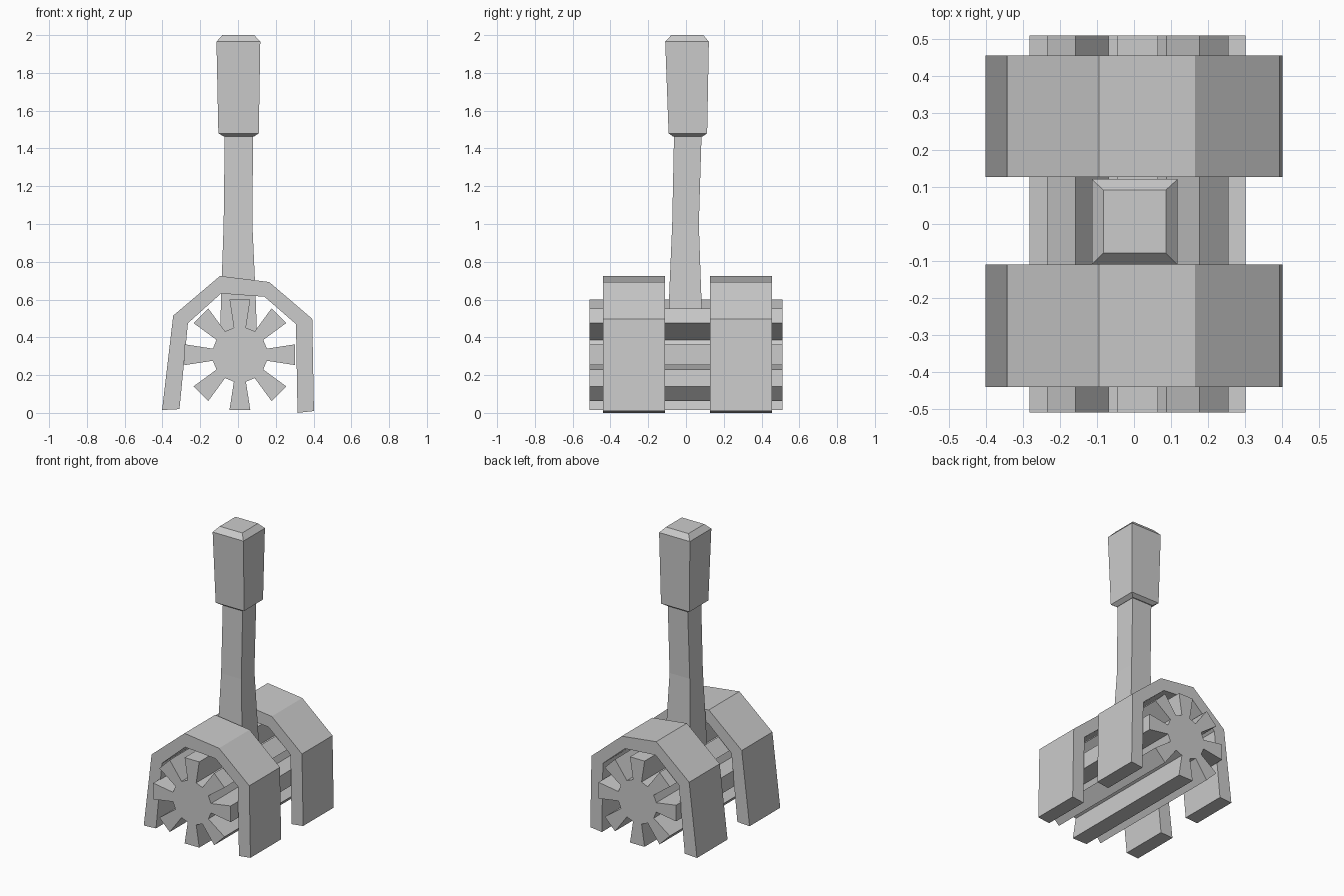
import bpy, math

if "Cube" in bpy.data.objects:
    bpy.data.objects.remove(bpy.data.objects["Cube"])


def make_mesh(name, verts, faces):
    me = bpy.data.meshes.new(name)
    me.from_pydata(verts, [], faces)
    me.update()
    ob = bpy.data.objects.new(name, me)
    bpy.context.collection.objects.link(ob)
    return ob


def loft(name, rings):
    """Join equal-length closed rings and cap both ends."""
    n = len(rings[0])
    faces = [(k * n + i, k * n + (i + 1) % n, (k + 1) * n + (i + 1) % n, (k + 1) * n + i)
             for k in range(len(rings) - 1) for i in range(n)]
    faces += [tuple(reversed(range(n))), tuple(range((len(rings) - 1) * n, len(rings) * n))]
    return make_mesh(name, [v for r in rings for v in r], faces)


def extrude_y(name, profile, y0, y1):
    """Extrude a clockwise (seen from the front) x-z profile along y."""
    return loft(name, [[(x, y, z) for x, z in profile] for y in (y1, y0)][::-1])


# Long eight-toothed roller with flared teeth
cx, cz = 0.01, 0.308
gear = []
for i in range(8):
    a = -i * math.pi / 4
    c, s = math.cos(a), math.sin(a)
    for r, t in ((0.143, 0.032), (0.292, 0.055), (0.292, -0.055), (0.143, -0.032)):
        gear.append((cx + r * c - t * s, cz + r * s + t * c))
extrude_y("toothed_roller", gear, -0.51, 0.51)

# Two faceted arches straddling the roller
outer = [(-0.402, 0.015), (-0.343, 0.515), (-0.095, 0.725),
         (0.165, 0.693), (0.393, 0.498), (0.402, 0.01)]
inner = [(-0.31, 0.02), (-0.265, 0.475), (-0.09, 0.632),
         (0.14, 0.615), (0.307, 0.47), (0.315, 0.0)]
for name, y0, y1 in (("front_arch", -0.44, -0.11), ("back_arch", 0.127, 0.456)):
    sections = [[(o[0], y0, o[1]), (o[0], y1, o[1]), (p[0], y1, p[1]), (p[0], y0, p[1])]
                for o, p in zip(outer, inner)]
    loft(name, sections)


# Square handle parts: x range, y range and height of each ring
def square_loft(name, levels):
    return loft(name, [[(x0, y0, z), (x1, y0, z), (x1, y1, z), (x0, y1, z)]
                       for x0, x1, y0, y1, z in levels])


square_loft("handle_shaft", [
    (-0.095, 0.10, -0.095, 0.09, 0.43),
    (-0.088, 0.092, -0.088, 0.08, 0.65),
    (-0.076, 0.076, -0.073, 0.068, 1.0),
    (-0.07, 0.08, -0.063, 0.083, 1.49)])
square_loft("handle_grip", [
    (-0.075, 0.085, -0.068, 0.088, 1.463),
    (-0.104, 0.11, -0.092, 0.112, 1.48),
    (-0.114, 0.118, -0.11, 0.121, 1.965),
    (-0.083, 0.086, -0.078, 0.092, 2.0)])

# Keep all face normals pointing outwards
import bmesh
for ob in bpy.context.collection.objects:
    bm = bmesh.new()
    bm.from_mesh(ob.data)
    bmesh.ops.recalc_face_normals(bm, faces=bm.faces)
    bm.to_mesh(ob.data)
    bm.free()
